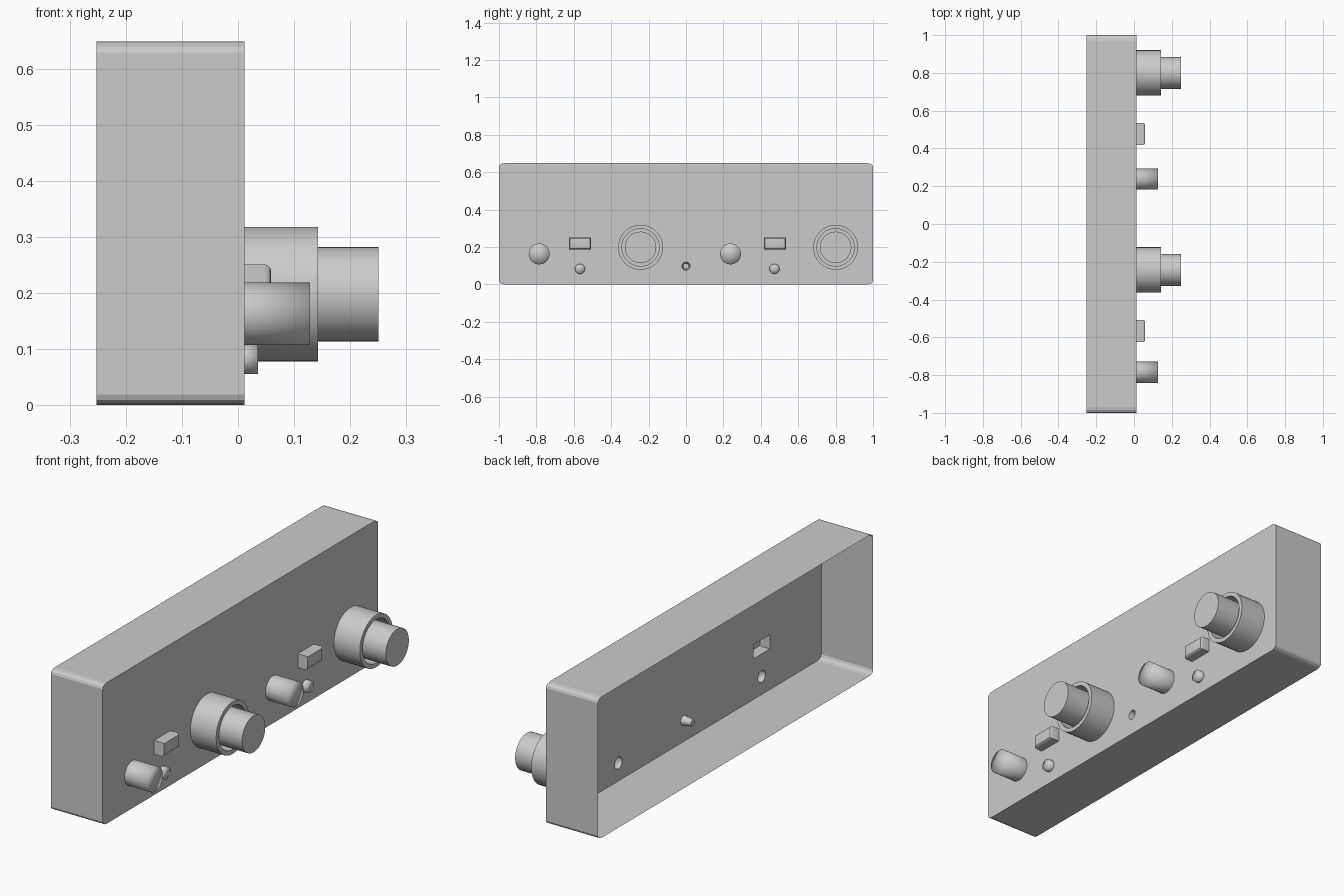
import bpy, bmesh, math
from mathutils import Vector

if "Cube" in bpy.data.objects:
    bpy.data.objects.remove(bpy.data.objects["Cube"])

BACK, FRONT = -0.252, 0.012      # depth of the open-backed case
HEIGHT = 0.648

grey = bpy.data.materials.new("light_grey")
grey.diffuse_color = (0.6, 0.6, 0.6, 1)
grey.use_nodes = True
grey.node_tree.nodes["Principled BSDF"].inputs["Base Color"].default_value = grey.diffuse_color


def finish(name, bm, angle=30):
    mesh = bpy.data.meshes.new(name)
    bm.to_mesh(mesh)
    bm.free()
    mesh.materials.append(grey)
    obj = bpy.data.objects.new(name, mesh)
    bpy.context.collection.objects.link(obj)
    bpy.ops.object.select_all(action='DESELECT')
    obj.select_set(True)
    bpy.context.view_layer.objects.active = obj
    if angle is None:
        bpy.ops.object.shade_smooth()
    elif angle:
        bpy.ops.object.shade_smooth_by_angle(angle=math.radians(angle))
    return obj


def circle(y, z, r, n):
    return [(y + r * math.cos(2 * math.pi * i / n),
             z + r * math.sin(2 * math.pi * i / n)) for i in range(n)]


def turned(name, y, z, profile, n=32, angle=30):
    """Revolve (x, radius) points around an axis along x."""
    bm = bmesh.new()
    rings = []
    for x, r in profile:
        if r == 0:
            rings.append([bm.verts.new((x, y, z))] * n)
        else:
            rings.append([bm.verts.new((x, a, b)) for a, b in circle(y, z, r, n)])
    for a, b in zip(rings, rings[1:]):
        for i in range(n):
            j = (i + 1) % n
            corners = [a[i], a[j], b[j], b[i]]
            bm.faces.new(list(dict.fromkeys(corners)))
    return finish(name, bm, angle)


def button(name, y, z):
    """Small rounded push button, open towards the panel."""
    sx, sy, sz = 0.047, 0.118, 0.064
    bm = bmesh.new()
    bmesh.ops.create_cube(bm, size=1)
    for v in bm.verts:
        v.co = Vector((FRONT + sx / 2 + v.co.x * sx, y + v.co.y * sy, z + v.co.z * sz))
    bm.normal_update()
    bmesh.ops.delete(bm, geom=[f for f in bm.faces if f.normal.x < -0.5], context='FACES')
    rim = [e for e in bm.edges if all(v.co.x > FRONT + 0.03 for v in e.verts)]
    bmesh.ops.bevel(bm, geom=rim, offset=0.012, segments=3, profile=0.5, affect='EDGES')
    return finish(name, bm)


# Rounded outline of the case in y, z
outline = []
RY, RZ = 0.03, 0.019
for cy, cz, start in ((1 - RY, HEIGHT - RZ, 0), (RY - 1, HEIGHT - RZ, 90),
                      (RY - 1, RZ, 180), (1 - RY, RZ, 270)):
    for k in range(4):
        t = math.radians(start + 30 * k)
        outline.append((cy + RY * math.cos(t), cz + RZ * math.sin(t)))

# Thin side walls
bm = bmesh.new()
back = [bm.verts.new((BACK, y, z)) for y, z in outline]
front = [bm.verts.new((FRONT, y, z)) for y, z in outline]
for i in range(len(outline)):
    j = (i + 1) % len(outline)
    bm.faces.new((back[i], back[j], front[j], front[i]))
finish("case_walls", bm, 0)

# Part positions
LIGHTS = [(-0.567, 0.083), (0.473, 0.083)]
BUTTONS = [(-0.567, 0.219), (0.476, 0.219)]
JACK = (0.0, 0.098)

# Front panel with openings for the lights, one button and the jack
by, bz = BUTTONS[0]
loops = [outline, circle(*JACK, 0.022, 20)]
loops += [circle(y, z, 0.027, 20) for y, z in LIGHTS]
loops.append([(by + a * 0.059, bz + b * 0.032)
              for a, b in ((-1, -1), (1, -1), (1, 1), (-1, 1))])
bm = bmesh.new()
edges = []
for loop in loops:
    vs = [bm.verts.new((FRONT, y, z)) for y, z in loop]
    edges += [bm.edges.new((vs[i], vs[(i + 1) % len(vs)])) for i in range(len(vs))]
bmesh.ops.triangle_fill(bm, edges=edges, use_beauty=True, normal=(1, 0, 0))
bm.normal_update()
bmesh.ops.reverse_faces(bm, faces=[f for f in bm.faces if f.normal.x < 0])
finish("front_panel", bm, 0)

for side, by_z in zip(("left", "right"), BUTTONS):
    button("button_" + side, *by_z)

# Indicator lights, softly shaded short studs
for side, pos in zip(("left", "right"), LIGHTS):
    turned("light_" + side, *pos, [(FRONT, 0.027), (0.036, 0.027), (0.036, 0)], 20, None)

# Small dials, softly shaded
for side, y in (("left", -0.785), ("right", 0.238)):
    turned("dial_" + side, y, 0.163, [(FRONT, 0.056), (0.128, 0.056), (0.128, 0)], 32, None)

# Large sockets: collar with a groove around the central plug
for side, y in (("left", -0.243), ("right", 0.8)):
    turned("socket_" + side, y, 0.198,
           [(FRONT, 0.12), (0.143, 0.12), (0.143, 0.1), (0.03, 0.1),
            (0.03, 0.084), (0.25, 0.084), (0.25, 0)], 48)

# Jack recess tapering into the case
turned("jack_recess", *JACK, [(FRONT, 0.022), (-0.035, 0.015), (-0.035, 0)], 20)
